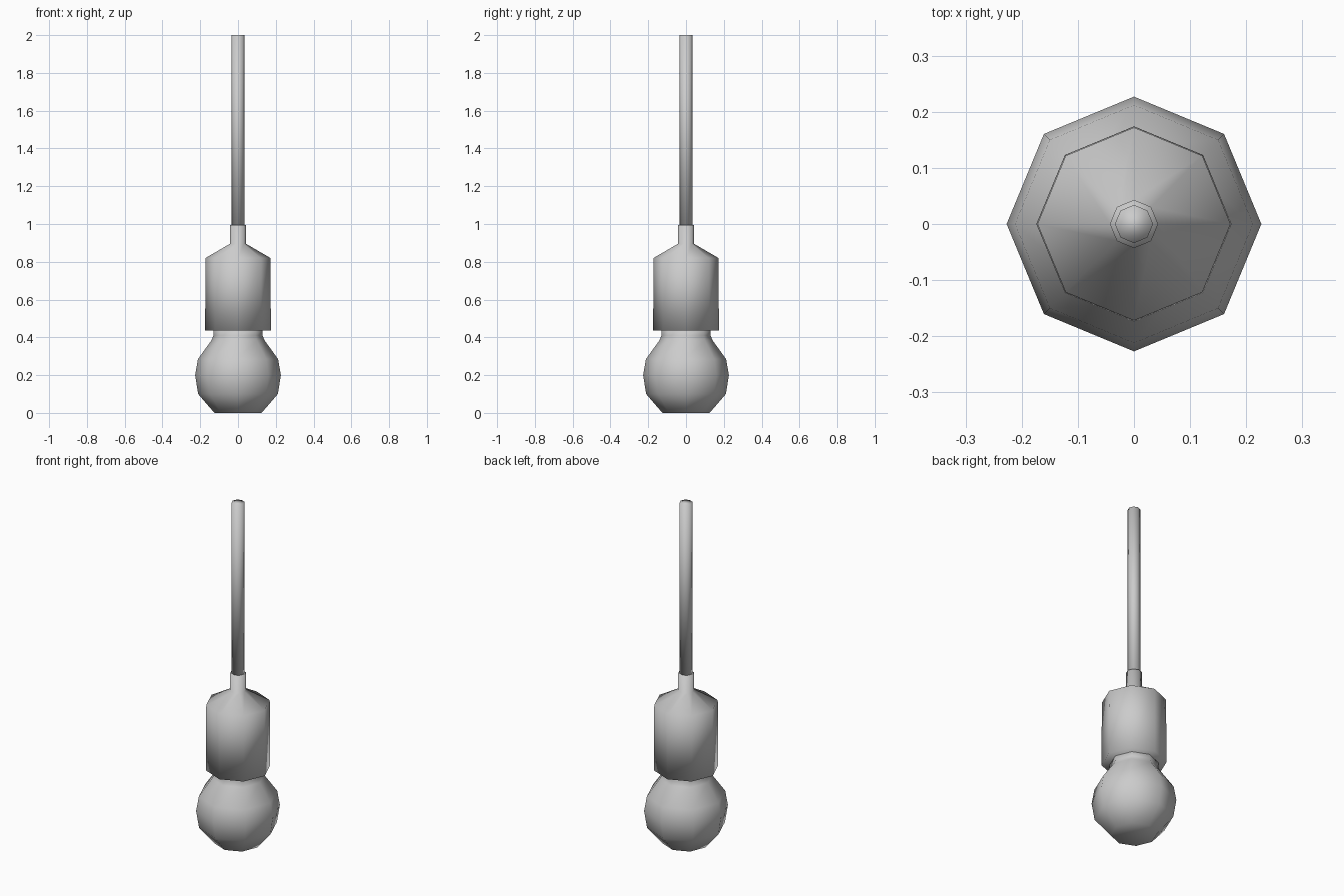
import bpy, bmesh
from math import cos, sin, pi

if "Cube" in bpy.data.objects:
    bpy.data.objects.remove(bpy.data.objects["Cube"])

SIDES = 8


def lathe(name, profile):
    """Spin a (radius, height) profile into a closed, smooth eight-sided solid."""
    bm = bmesh.new()
    rings = [[bm.verts.new((r * cos(2 * pi * i / SIDES), r * sin(2 * pi * i / SIDES), z))
              for i in range(SIDES)] for r, z in profile]
    for low, high in zip(rings, rings[1:]):
        for i in range(SIDES):
            j = (i + 1) % SIDES
            bm.faces.new((low[i], low[j], high[j], high[i]))
    bm.faces.new(rings[0][::-1])
    bm.faces.new(rings[-1])
    for face in bm.faces:
        face.smooth = True
    mesh = bpy.data.meshes.new(name)
    bm.to_mesh(mesh)
    bm.free()
    obj = bpy.data.objects.new(name, mesh)
    bpy.context.collection.objects.link(obj)
    return obj


# Round bulb with a narrow neck entering the socket
lathe("bulb", [(0.125, 0.0), (0.211, 0.1), (0.227, 0.2), (0.212, 0.285),
               (0.14, 0.385), (0.13, 0.41), (0.13, 0.44)])

# Lamp socket: cylindrical body, sloped shoulder and cord collar
lathe("socket", [(0.174, 0.435), (0.172, 0.82), (0.043, 0.895), (0.043, 0.995)])

# Hanging cord
lathe("cord", [(0.034, 0.99), (0.034, 2.0)])
